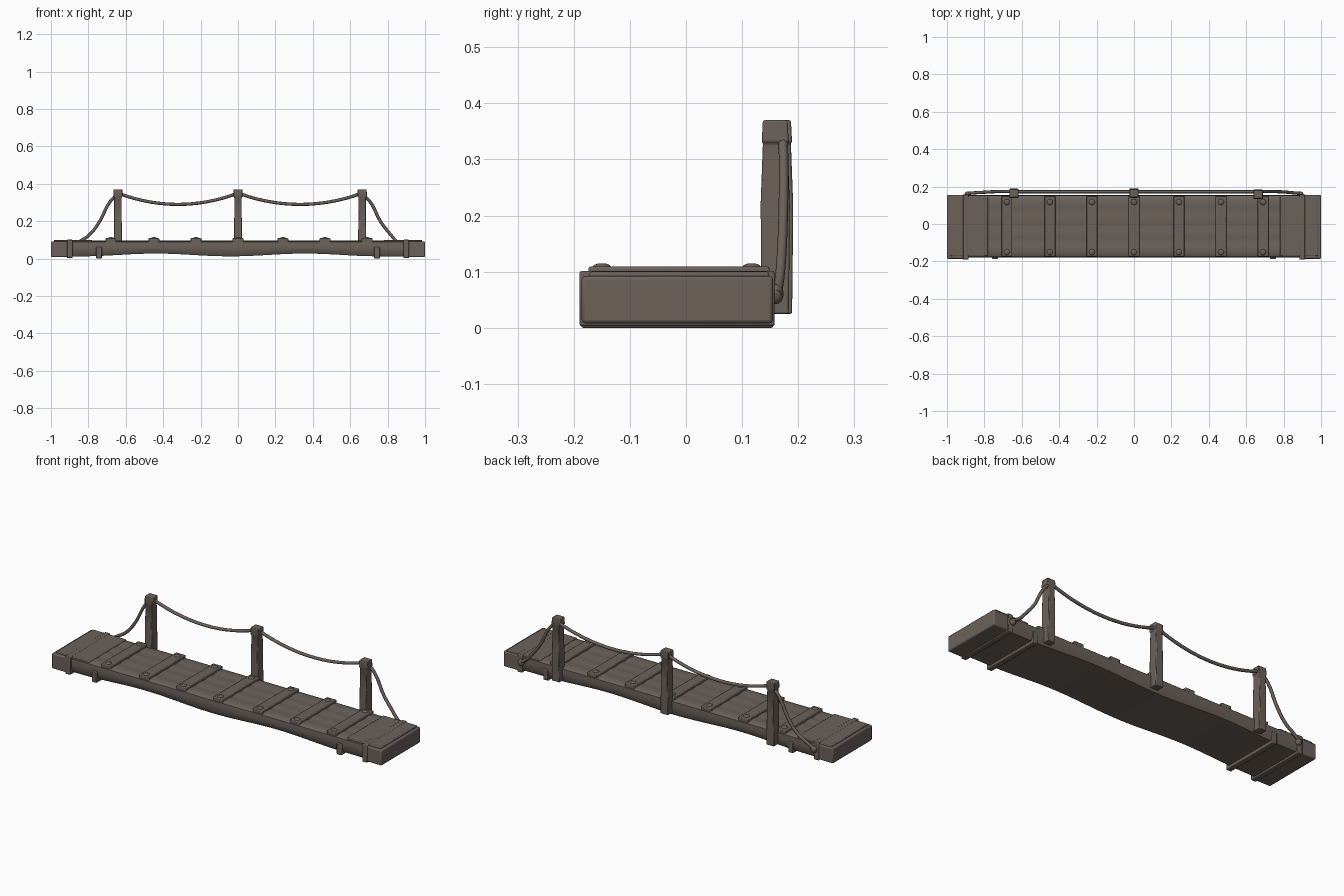
import bpy, bmesh, math

if "Cube" in bpy.data.objects:
    bpy.data.objects.remove(bpy.data.objects["Cube"])

wood = bpy.data.materials.new("weathered wood")
wood.diffuse_color = (0.15, 0.121, 0.101, 1)
wood.use_nodes = True
wood.node_tree.nodes["Principled BSDF"].inputs["Base Color"].default_value = wood.diffuse_color


def finish(name, bm, bevel=0.0):
    bmesh.ops.recalc_face_normals(bm, faces=bm.faces)
    me = bpy.data.meshes.new(name)
    bm.to_mesh(me)
    bm.free()
    me.materials.append(wood)
    ob = bpy.data.objects.new(name, me)
    bpy.context.collection.objects.link(ob)
    if bevel:
        m = ob.modifiers.new("bevel", 'BEVEL')
        m.width, m.segments = bevel, 2
    bpy.ops.object.select_all(action='DESELECT')
    ob.select_set(True)
    bpy.context.view_layer.objects.active = ob
    bpy.ops.object.shade_smooth_by_angle(angle=math.radians(35))
    return ob


def loft(name, rings, bevel=0.0):
    """Skin a list of closed rings and cap both ends."""
    bm = bmesh.new()
    vs = [[bm.verts.new(p) for p in r] for r in rings]
    n = len(vs[0])
    for a, b in zip(vs, vs[1:]):
        for i in range(n):
            j = (i + 1) % n
            bm.faces.new((a[i], a[j], b[j], b[i]))
    bm.faces.new(vs[0])
    bm.faces.new(vs[-1][::-1])
    return finish(name, bm, bevel)


def box(name, x0, x1, y0, y1, z0, z1, bevel=0.004):
    rings = [[(x0, y0, z), (x1, y0, z), (x1, y1, z), (x0, y1, z)] for z in (z0, z1)]
    return loft(name, rings, bevel)


def rope(name, pts, radius=0.0085):
    cu = bpy.data.curves.new(name, 'CURVE')
    cu.dimensions = '3D'
    cu.bevel_depth, cu.bevel_resolution = radius, 2
    cu.resolution_u, cu.use_fill_caps = 5, True
    sp = cu.splines.new('BEZIER')
    sp.bezier_points.add(len(pts) - 1)
    for bp, p in zip(sp.bezier_points, pts):
        bp.co = p
        bp.handle_left_type = bp.handle_right_type = 'AUTO'
    cu.materials.append(wood)
    ob = bpy.data.objects.new(name, cu)
    bpy.context.collection.objects.link(ob)
    bpy.ops.object.select_all(action='DESELECT')
    ob.select_set(True)
    bpy.context.view_layer.objects.active = ob
    bpy.ops.object.convert(target='MESH')
    bpy.ops.object.shade_smooth()


# Deck: crowned lengthwise planks on top, wavy underside
def underside(x):
    wave = 0.5 + 0.5 * math.cos(math.pi * (abs(x + 0.04) - 0.4) / 0.4)
    return 0.012 + (0.015 * wave if abs(x + 0.04) < 0.8 else 0)


rings = []
for s in range(41):
    x = -0.985 + 1.97 * s / 40
    b = underside(x)
    ring = [(x, -0.165, b), (x, -0.175, b + 0.015), (x, -0.179, 0.06), (x, -0.176, 0.088)]
    for k in range(17):
        ring.append((x, -0.17 + 0.316 * k / 16, 0.097 - 0.004 * abs(math.cos(math.pi * k / 4)) ** 3))
    ring += [(x, 0.152, 0.088), (x, 0.154, 0.06), (x, 0.151, b + 0.015), (x, 0.142, b)]
    rings.append(ring)
loft("deck", rings)

# Mirrored end beams, top planks and straps
for s, side in ((-1, "left"), (1, "right")):
    def span(a, b):
        return sorted((s * a, s * b))
    box(side + "_end_beam", *span(0.90, 1.0), -0.186, 0.155, 0.008, 0.092, 0.006)
    box(side + "_end_plank", *span(0.78, 0.985), -0.172, 0.148, 0.07, 0.1)
    box(side + "_outer_strap", *span(0.885, 0.915), -0.19, 0.158, 0.003, 0.101)
    box(side + "_inner_strap", *span(0.728, 0.758), -0.187, 0.156, 0.0, 0.062)

# Cross slats with a nail bump near each end
for i, x in enumerate((-0.68, -0.45, -0.225, 0.0, 0.24, 0.465, 0.69)):
    h = 0.109
    box(f"slat_{i}", x - 0.029, x + 0.029, -0.174, 0.149, 0.07, h)
    for y in (-0.15, 0.117):
        bm = bmesh.new()
        bmesh.ops.create_uvsphere(bm, u_segments=10, v_segments=6, radius=1)
        for v in bm.verts:
            v.co = (x + v.co.x * 0.016, y + v.co.y * 0.016, h + v.co.z * 0.006)
        finish(f"nail_{i}", bm)

# Rail posts: slight waist, wider cap
posts = ((-0.642, 0.164), (0.0, 0.165), (0.664, 0.159))
for i, (px, py) in enumerate(posts):
    rings = []
    for z, hx, hy in ((0.025, 0.023, 0.024), (0.1, 0.022, 0.025), (0.22, 0.020, 0.026),
                      (0.328, 0.020, 0.022), (0.332, 0.025, 0.024), (0.37, 0.024, 0.022)):
        rings.append([(px + a * hx, py + b * hy, z) for a, b in ((-1, -1), (1, -1), (1, 1), (-1, 1))])
    loft(f"post_{i}", rings, 0.003)

# Sagging ropes between the posts
for i in range(2):
    (xa, ya), (xb, yb) = posts[i], posts[i + 1]
    pts = []
    for k in range(9):
        t = k / 8
        sag = 4 * t * (1 - t)
        pts.append((xa + (xb - xa) * t, 0.172, 0.35 - 0.06 * sag))
    rope(f"rail_rope_{i}", pts)

# End ropes running down to a knot on the deck side
for s, side, px in ((-1, "left", 0.642), (1, "right", 0.664)):
    rope(side + "_end_rope", [(s * px, 0.172, 0.348), (s * (px + 0.045), 0.174, 0.30),
                              (s * (px + 0.10), 0.173, 0.195), (s * (px + 0.155), 0.17, 0.125),
                              (s * 0.85, 0.167, 0.09), (s * 0.90, 0.162, 0.06)])
    bm = bmesh.new()
    bmesh.ops.create_uvsphere(bm, u_segments=12, v_segments=8, radius=1)
    for v in bm.verts:
        v.co = (s * 0.888 + v.co.x * 0.018, 0.16 + v.co.y * 0.014, 0.06 + v.co.z * 0.018)
    finish(side + "_rope_knot", bm)
